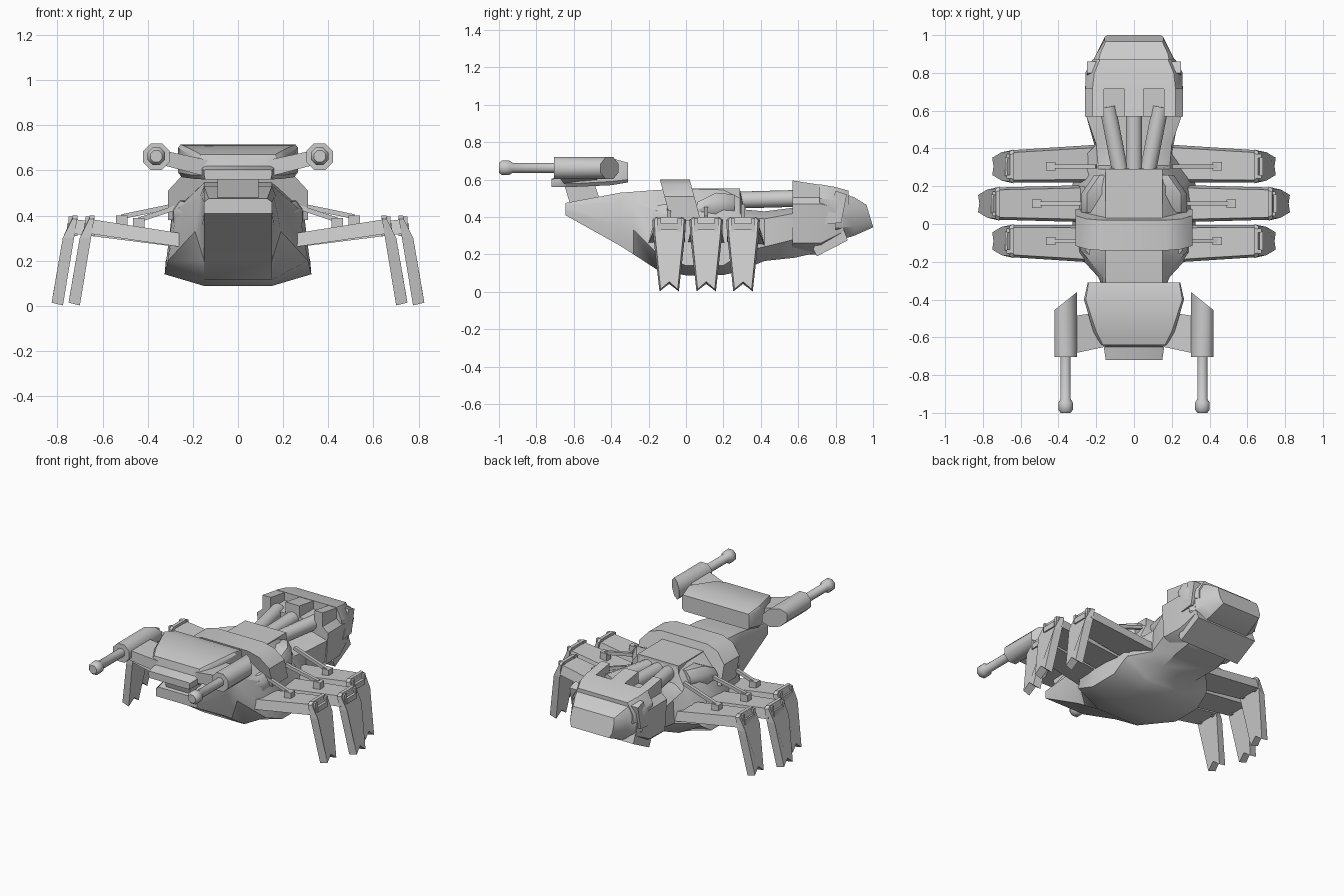
import bpy, bmesh
from math import cos, sin, pi, radians
from mathutils import Vector


def loft(name, rings, smooth=None):
    """Skin a list of equal-length point rings and cap both ends."""
    bm = bmesh.new()
    vs = [[bm.verts.new(p) for p in r] for r in rings]
    n = len(vs[0])
    for a, b in zip(vs, vs[1:]):
        for i in range(n):
            j = (i + 1) % n
            bm.faces.new((a[i], a[j], b[j], b[i]))
    bm.faces.new(vs[0])
    bm.faces.new(vs[-1])
    bmesh.ops.recalc_face_normals(bm, faces=bm.faces)
    me = bpy.data.meshes.new(name)
    bm.to_mesh(me)
    bm.free()
    ob = bpy.data.objects.new(name, me)
    bpy.context.collection.objects.link(ob)
    if smooth:
        me.shade_smooth()
        me.set_sharp_from_angle(angle=radians(smooth))
    return ob


def ring(y, half):
    """Symmetric cross-section at y from (x, z) points of the right half."""
    return [(x, y, z) for x, z in half] + [(-x, y, z) for x, z in reversed(half)]


def hull(name, sections, smooth=35):
    return loft(name, [ring(s[0], list(zip(s[1::2], s[2::2]))) for s in sections], smooth)


def side_plate(name, yz, x0, x1):
    return loft(name, [[(x, y, z) for y, z in yz] for x in (x0, x1)])


def box(name, x0, x1, y0, y1, z0, z1):
    return side_plate(name, [(y0, z0), (y1, z0), (y1, z1), (y0, z1)], x0, x1)


def tube(name, a, b, radii, n=8):
    """Round bar from a to b; radii is a list of (fraction along, radius)."""
    a, b = Vector(a), Vector(b)
    d = b - a
    q = d.to_track_quat('Z', 'Y')
    return loft(name, [[a + d * t + q @ Vector((r * cos((i + .5) * 2 * pi / n), r * sin((i + .5) * 2 * pi / n), 0))
                        for i in range(n)] for t, r in radii], 50)


def pod(name, s, stations):
    """Bulge along y from (y, inner x, outer x, low z, high z) stations."""
    loft(name, [[(s * a, y, lo), (s * (b - .03), y, lo), (s * b, y, lo + .04), (s * b, y, hi - .04),
                 (s * (b - .03), y, hi), (s * a, y, hi)] for y, a, b, lo, hi in stations], 50)


# Main hull: y, then top / shoulder / flank / keel (half width, height)
hull("main_hull", [
    (-.645, .13, .475, .15, .46, .15, .43, .15, .41),
    (-.35, .15, .53, .16, .48, .16, .35, .15, .245),
    (-.28, .15, .535, .17, .48, .19, .33, .15, .20),
    (-.15, .15, .545, .27, .43, .31, .20, .15, .115),
    (0, .15, .55, .29, .43, .325, .14, .15, .088),
    (.20, .15, .545, .26, .43, .325, .14, .15, .09),
    (.29, .13, .54, .19, .42, .32, .20, .15, .11),
    (.31, .13, .44, .19, .40, .31, .22, .15, .12),
    (.42, .12, .43, .20, .39, .21, .24, .13, .165),
    (.58, .15, .45, .255, .42, .24, .28, .15, .182),
    (.75, .15, .45, .24, .40, .22, .30, .14, .22)])

# Slanted armour band over the back
half = [(.31, .38), (.31, .51), (.25, .575), (.17, .6)]
loft("back_band", [[(x, y0 + (.6 - z) * .27, z) for x, _, z in ring(0, half)] for y0 in (-.14, .02)], 35)
box("spine_plate", -.15, .15, .0, .29, .5, .553)

# Tail block with raised ridges, slanted collar and end shell
hull("tail_block", [
    (.57, .20, .52, .26, .47, .245, .26, .13, .20),
    (.72, .20, .52, .26, .47, .24, .26, .13, .20),
    (.84, .20, .52, .24, .44, .22, .32, .13, .28)])
for x0, x1 in ((-.22, -.16), (-.05, .05), (.16, .22)):
    side_plate("tail_ridge", [(.57, .46), (.57, .595), (.73, .57), (.73, .46)], x0, x1)
hull("tail_lid", [(.715, .22, .575, .258, .50, .25, .44), (.80, .21, .56, .258, .49, .25, .42),
                  (.87, .18, .54, .22, .47, .22, .41)])
collar = [(.80, .54), (.86, .52), (.83, .37), (.865, .275), (.70, .19), (.68, .23), (.74, .36)]
loft("tail_collar", [[(x, y, z) for y, z in collar[:3] + collar[6:]] for x in (-.25, .25)])
loft("tail_chin", [[(x, y, z) for y, z in collar[2:]] for x in (-.22, .22)])
loft("tail_shell", [ring(.80, [(.20, .54), (.25, .47), (.24, .34), (.16, .27)]),
                    ring(.90, [(.18, .505), (.20, .46), (.20, .35), (.15, .30)]),
                    [(x, .965 + (.465 - z) * .3, z) for x, _, z in
                     ring(0, [(.15, .465), (.155, .44), (.155, .38), (.14, .345)])]], 35)

# Pipes running from the back to the tail
for s in (-1, 0, 1):
    tube("back_pipe", (s * .07, .26, .49), (s * .14, .62, .50), [(0, .045), (1, .045)], 10)

# Gun head on its neck
side_plate("neck", [(-.65, .57), (-.62, .47), (-.46, .49), (-.49, .58)], -.09, .09)
hull("gun_head", [
    (-.31, .24, .69, .245, .68, .245, .60, .23, .585),
    (-.40, .255, .715, .265, .70, .265, .59, .25, .57),
    (-.57, .20, .69, .215, .67, .21, .58, .19, .562),
    (-.64, .165, .67, .175, .65, .17, .58, .15, .56),
    (-.65, .14, .62, .16, .61, .16, .58, .15, .56),
    (-.72, .14, .605, .15, .60, .15, .58, .145, .56)])

for s in (-1, 1):
    # Cannon, its housing with a slanted rear, and the arm
    tube("cannon_barrel", (s * .362, -.68, .663), (s * .362, -1, .663),
         [(0, .029), (.77, .029), (.83, .042), (.95, .042), (1, .028)])
    oct8 = [(.362 + .064 * cos((i + .5) * pi / 4), .661 + .064 * sin((i + .5) * pi / 4)) for i in range(8)]
    loft("cannon_housing", [[(s * x, -.705, z) for x, z in oct8],
                            [(s * x, -.455 + (.42 - x) * .8, z) for x, z in oct8]], 50)
    loft("cannon_arm", [
        [(s * .34, -.69, .625), (s * .34, -.49, .625), (s * .34, -.49, .69), (s * .34, -.69, .69)],
        [(s * .13, -.645, .57), (s * .13, -.46, .57), (s * .13, -.46, .645), (s * .13, -.645, .645)]])

    # Blocky shoulder pods ahead of and behind the band
    pod("front_pod", s, [(-.28, .12, .17, .34, .43), (-.14, .14, .285, .33, .465), (-.03, .14, .29, .34, .47)])
    pod("rear_pod", s, [(.06, .14, .28, .39, .48), (.16, .14, .28, .39, .53), (.26, .13, .21, .40, .52)])

    # Three legs per side
    for yc, dx in ((-.09, 0), (.108, .075), (.305, 0)):
        lean = (yc - .108) * .08

        def leg_ring(x, w, z0, z1, yo=0):
            return [(s * x, yc + yo - w, z0), (s * x, yc + yo + w, z0),
                    (s * x, yc + yo + w * .85, z1), (s * x, yc + yo - w * .85, z1)]
        loft("upper_leg", [leg_ring(.18, .10, .25, .31, lean),
                           leg_ring(.66 + dx, .085, .32, .385)])
        # Lower leg: notched foot, outline in (y offset, z)
        shin = [(-.07, .40), (-.09, .385), (-.085, .30), (-.052, .002), (0, .042),
                (.052, .002), (.085, .30), (.09, .385), (.07, .40)]
        rings = []
        for out in (0, 1):
            r = []
            for y, z in shin:
                x = .70 - (z - .005) * .165
                if out:
                    x += .05 if z < .35 else .022
                r.append((s * (x + dx), yc + y * (1 - .12 * out), z + .012 * out * (z < .1)))
            rings.append(r)
        loft("lower_leg", rings)
        # Knee plates and bar
        for k in (-1, 1):
            box("knee_lug", s * (.635 + dx), s * (.675 + dx), yc + k * .045, yc + k * .065, .31, .395)
        box("knee_bar", s * (.65 + dx), s * (.682 + dx), yc - .05, yc + .05, .33, .365)
        # Strut and its foot on the thigh
        e = .44 + dx
        tube("leg_strut", (s * .20, yc, .46), (s * e, yc, .38 + dx * .2), [(0, .015), (1, .015)], 4)
        box("strut_foot", s * (e - .025), s * (e + .025), yc - .022, yc + .022, .335, .39 + dx * .15)
